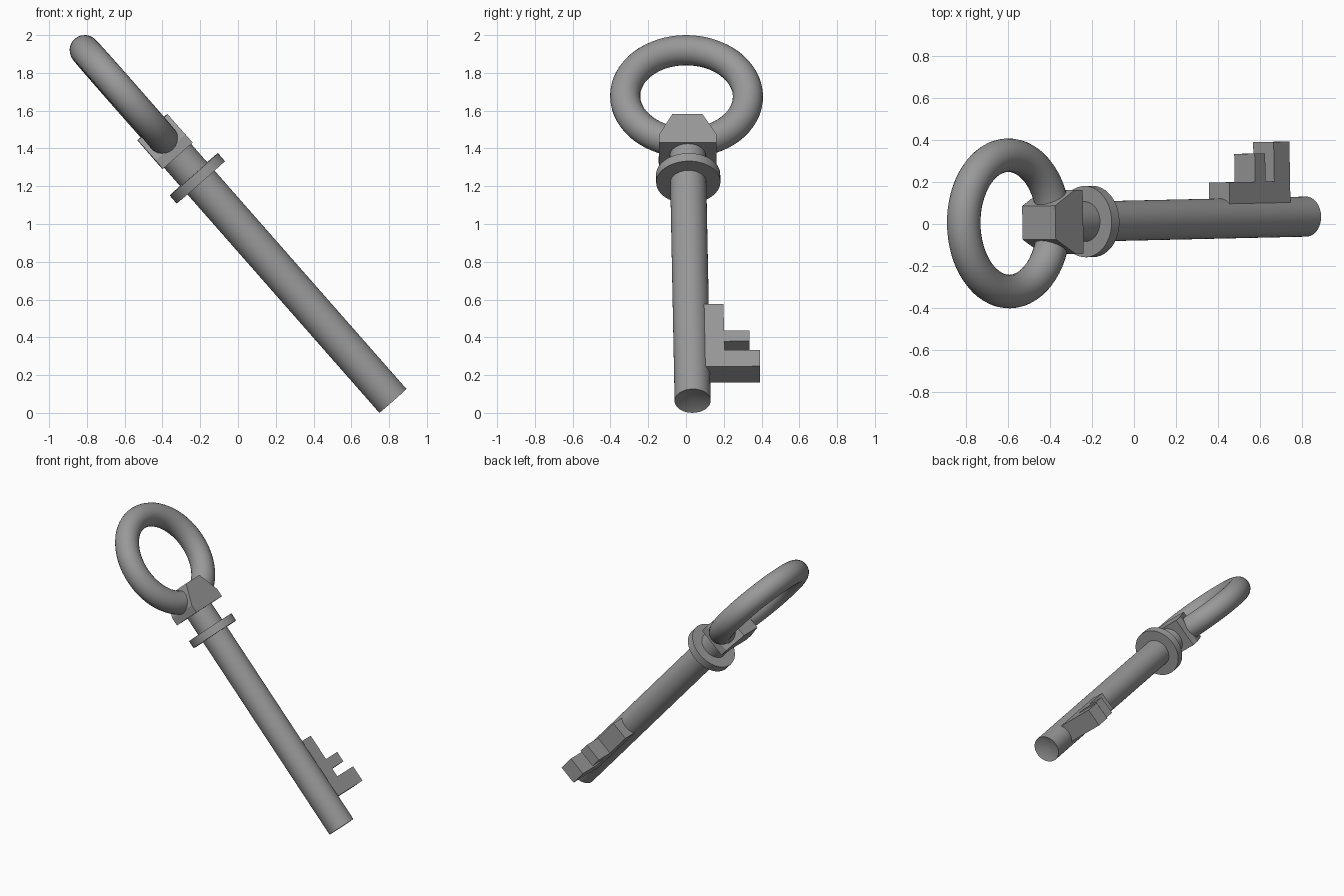
import bpy, bmesh, math
from mathutils import Matrix, Vector

if "Cube" in bpy.data.objects:
    bpy.data.objects.remove(bpy.data.objects["Cube"])

# Key frame: origin at ring centre, local z up the shaft, local y toward the bit
up = Vector((-0.66, -0.015, 0.751)).normalized()
side = Vector((-0.017, 1, 0.005))
side = (side - side.dot(up) * up).normalized()
normal = side.cross(up)
FRAME = Matrix.Translation((-0.597, 0.003, 1.676)) @ Matrix((normal, side, up)).transposed().to_4x4()

# Dark iron grey
iron = bpy.data.materials.new("dark_iron")
iron.diffuse_color = (0.32, 0.32, 0.32, 1)
iron.use_nodes = True
iron.node_tree.nodes["Principled BSDF"].inputs["Base Color"].default_value = iron.diffuse_color


def finish(ob, name, smooth=False):
    ob.name = name
    ob.data.name = name
    ob.data.materials.append(iron)
    ob.matrix_world = FRAME @ ob.matrix_basis
    if smooth:
        bpy.ops.object.shade_smooth_by_angle(angle=math.radians(35))


def rod(name, radius, start, end, dimple=0):
    # start and end are distances down the shaft from the ring centre
    bpy.ops.mesh.primitive_cylinder_add(vertices=48, radius=radius, depth=end - start,
                                        location=(0, 0, -(start + end) / 2))
    ob = bpy.context.object
    if dimple:
        # shallow hollow in the lower end
        bm = bmesh.new()
        bm.from_mesh(ob.data)
        cap = min(bm.faces, key=lambda f: f.calc_center_median().z)
        centre = bmesh.ops.poke(bm, faces=[cap])["verts"][0]
        centre.co.z += dimple
        bm.to_mesh(ob.data)
        bm.free()
    finish(ob, name, True)


def plate(name, outline, thickness):
    # outline is (sideways, distance down the shaft), extruded through the thickness
    bm = bmesh.new()
    face = bm.faces.new([bm.verts.new((-thickness / 2, w, -s)) for w, s in outline])
    ext = bmesh.ops.extrude_face_region(bm, geom=[face], use_keep_orig=True)
    moved = [v for v in ext["geom"] if isinstance(v, bmesh.types.BMVert)]
    bmesh.ops.translate(bm, verts=moved, vec=(thickness, 0, 0))
    bmesh.ops.recalc_face_normals(bm, faces=bm.faces)
    mesh = bpy.data.meshes.new(name)
    bm.to_mesh(mesh)
    bm.free()
    ob = bpy.data.objects.new(name, mesh)
    bpy.context.collection.objects.link(ob)
    finish(ob, name)


# Ring handle
bpy.ops.mesh.primitive_torus_add(major_radius=0.325, minor_radius=0.08, major_segments=64,
                                 minor_segments=24, rotation=(0, math.pi / 2, 0))
finish(bpy.context.object, "ring_handle", True)

# Shaft and collar
rod("shaft", 0.0955, 0.33, 2.147, dimple=0.03)
rod("collar", 0.17, 0.55, 0.606)

# Tapered block joining ring and shaft
half = [(0.08, 0.218), (0.152, 0.36), (0.152, 0.418)]
plate("joint_block", half + [(-w, s) for w, s in reversed(half)], 0.21)

# Toothed bit
plate("bit", [(0, 1.523), (0.172, 1.523), (0.172, 1.71), (0.306, 1.71), (0.306, 1.785),
              (0.172, 1.785), (0.172, 1.848), (0.36, 1.848), (0.36, 1.962), (0, 1.962)], 0.13)
